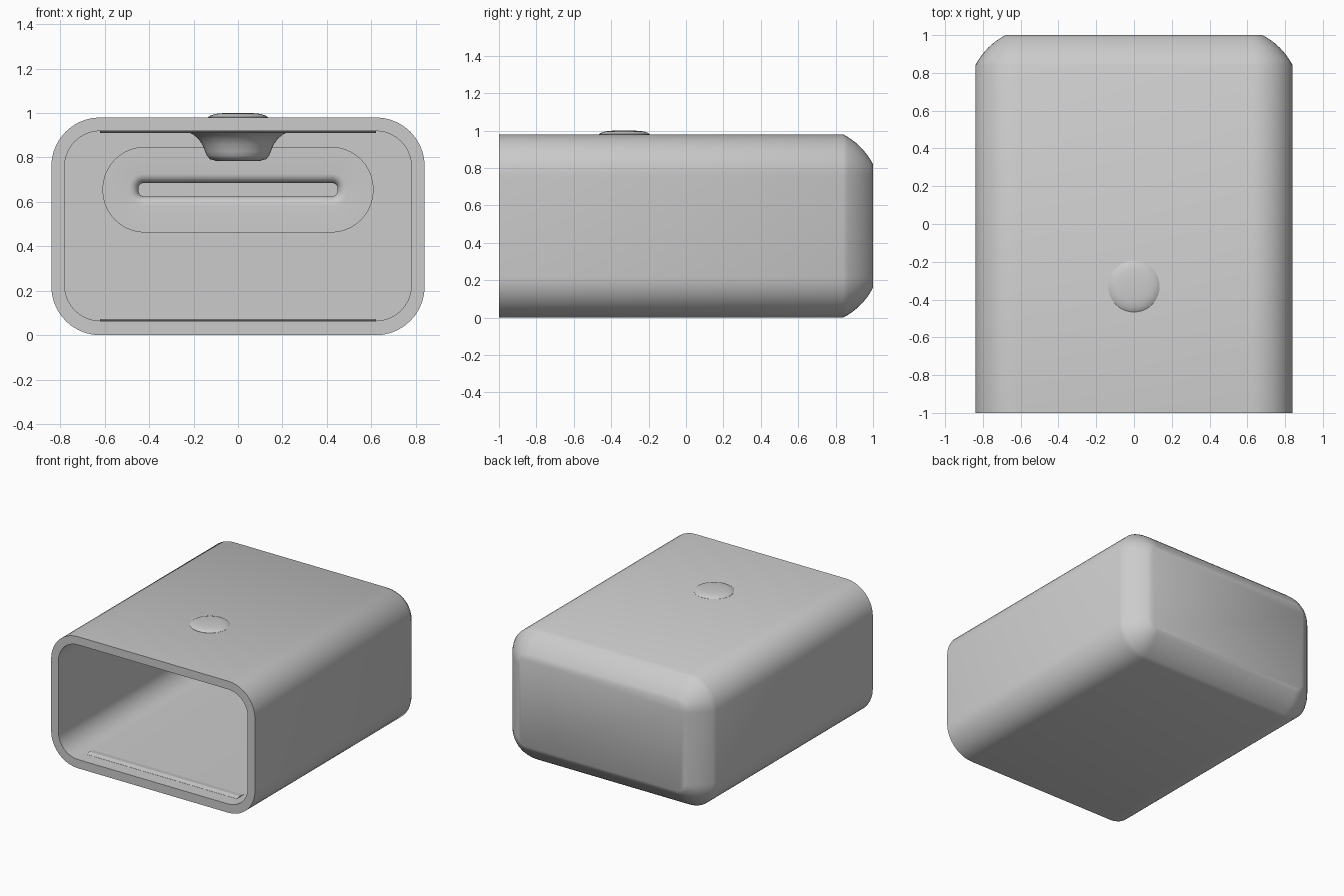
import bpy, bmesh
from math import sin, cos, pi, radians

cube = bpy.data.objects.get("Cube")
if cube:
    bpy.data.objects.remove(cube, do_unlink=True)

grey = bpy.data.materials.new("plain_grey")
grey.use_nodes = True
grey.diffuse_color = (0.6, 0.6, 0.6, 1)
grey.node_tree.nodes["Principled BSDF"].inputs["Base Color"].default_value = (0.6, 0.6, 0.6, 1)


def finish(name, bm, angle=32):
    bmesh.ops.recalc_face_normals(bm, faces=bm.faces)
    mesh = bpy.data.meshes.new(name)
    bm.to_mesh(mesh)
    bm.free()
    mesh.materials.append(grey)
    obj = bpy.data.objects.new(name, mesh)
    bpy.context.collection.objects.link(obj)
    bpy.ops.object.select_all(action='DESELECT')
    obj.select_set(True)
    bpy.context.view_layer.objects.active = obj
    bpy.ops.object.shade_smooth_by_angle(angle=radians(angle))
    return obj


def rounded_ring(bm, y, half_x, half_z, radius, mid_z, steps=10):
    """Rounded rectangle in the xz plane at depth y."""
    ring = []
    for corner, (sx, sz) in enumerate(((1, 1), (-1, 1), (-1, -1), (1, -1))):
        for i in range(steps + 1):
            a = (corner + i / steps) * pi / 2
            ring.append(bm.verts.new((sx * (half_x - radius) + radius * cos(a), y,
                                      mid_z + sz * (half_z - radius) + radius * sin(a))))
    return ring


def bridge(bm, a, b):
    n = len(a)
    for i in range(n):
        bm.faces.new((a[i], a[(i + 1) % n], b[(i + 1) % n], b[i]))


def lathe(name, profile, x, y, segments=48):
    bm = bmesh.new()
    rings = [[bm.verts.new((x + r * cos(2 * pi * i / segments),
                            y + r * sin(2 * pi * i / segments), z))
              for i in range(segments)] for r, z in profile]
    for a, b in zip(rings, rings[1:]):
        bridge(bm, a, b)
    bm.faces.new(rings[0])
    bm.faces.new(rings[-1])
    return finish(name, bm, 40)


# Hollow housing: one continuous loft from the back cap, over the rim, into the socket
W, H, MID = 0.84, 0.49, 0.49
CAVITY_END, BOSS_Y, SLOT_Z = 0.84, 0.75, 0.655
sections = []
for i in range(9):                      # bulged bevel around the closed end
    t = i / 8
    bulge = 0.05 * t * (1 - t)
    d = 0.16 * (1 - t) - bulge
    sections.append((1 - 0.16 * t + bulge, W - d, H - d, 0.22 - d, MID))
sections += [
    (-1, W, H, 0.22, MID),              # outer edge of rim
    (-1, 0.78, 0.427, 0.16, 0.492),     # inner edge of rim
    (CAVITY_END, 0.78, 0.427, 0.16, 0.492),
    (CAVITY_END, 0.61, 0.193, 0.192, SLOT_Z),   # raised oval pad
    (BOSS_Y, 0.61, 0.193, 0.192, SLOT_Z),
]
LIP = 0.042
for i in range(7):                      # rounded lip of the slot
    a = i / 6 * pi / 2
    d = LIP * (1 - sin(a))
    sections.append((BOSS_Y + LIP * (1 - cos(a)), 0.448 + d, 0.03 + d, 0.025 + d, SLOT_Z))
sections.append((0.87, 0.448, 0.03, 0.025, SLOT_Z))

bm = bmesh.new()
rings = [rounded_ring(bm, *s) for s in sections]
for a, b in zip(rings, rings[1:]):
    bridge(bm, a, b)
bm.faces.new(rings[0])
bm.faces.new(rings[-1])
finish("housing", bm)

# Button dome on top and its stem hanging inside
lathe("button_dome", [(0.136, 0.975), (0.136, 0.981), (0.125, 0.988), (0.108, 0.994),
                      (0.085, 0.998), (0.05, 1.0), (0.02, 1.001)], 0, -0.33)
lathe("button_stem", [(0.235, 0.925), (0.235, 0.917), (0.205, 0.905), (0.18, 0.885),
                      (0.16, 0.858), (0.148, 0.828), (0.14, 0.808), (0.126, 0.792),
                      (0.1, 0.785)], 0, -0.33)

# Thin wedge-shaped catch strips just inside the opening
for name, base, up in (("floor_catch", 0.065, 1), ("ceiling_catch", 0.919, -1)):
    bm = bmesh.new()
    ends = [[bm.verts.new((x, y, base + up * h)) for y, h in
             ((-0.9, -0.005), (-0.9, 0.001), (-0.865, 0.008), (-0.82, 0.001), (-0.82, -0.005))]
            for x in (-0.62, 0.62)]
    bridge(bm, *ends)
    for end in ends:
        bm.faces.new(end)
    finish(name, bm, 5)
